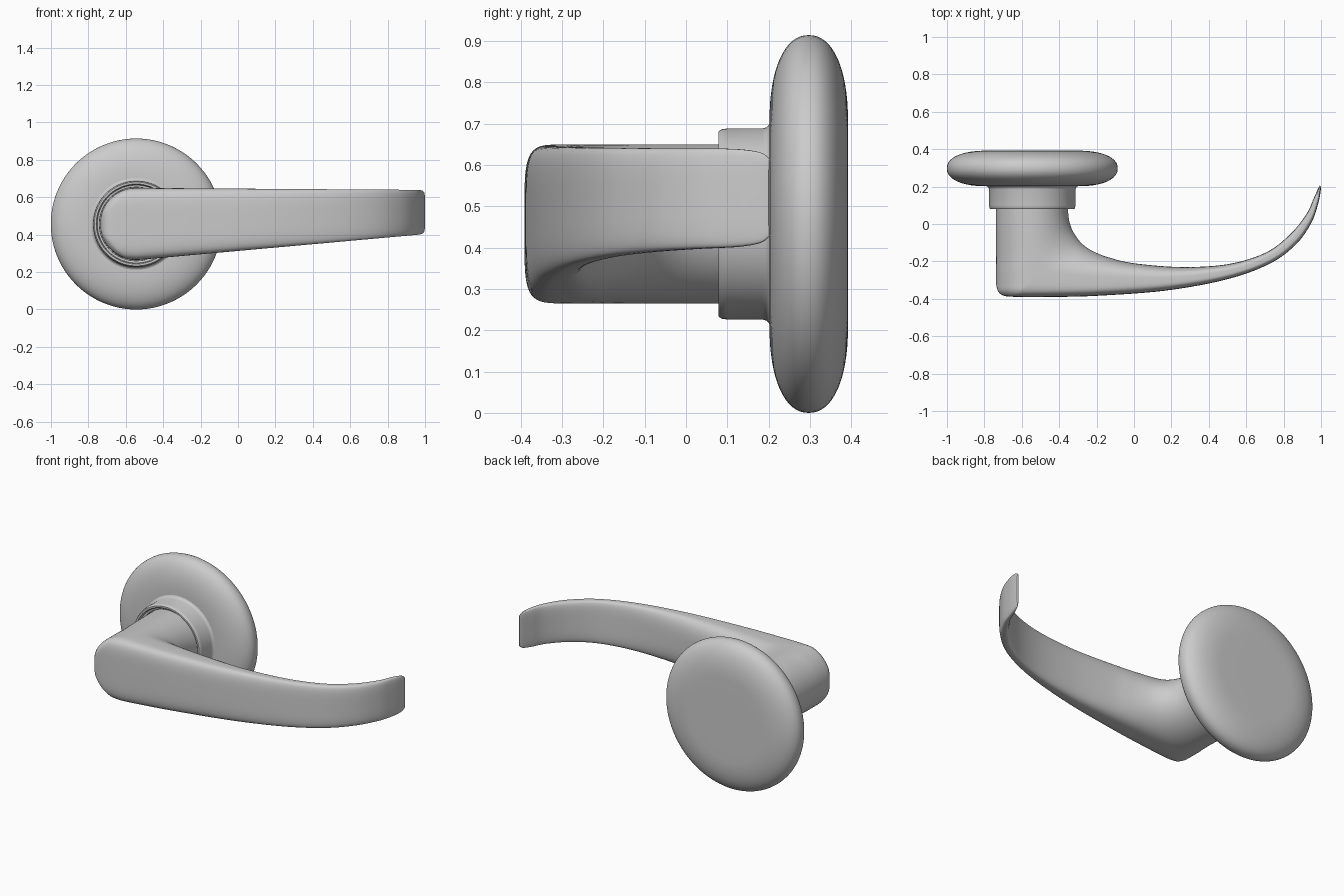
import bpy, bmesh, math

if "Cube" in bpy.data.objects:
    bpy.data.objects.remove(bpy.data.objects["Cube"])

CX, CZ, R = -0.544, 0.457, 0.193   # spindle axis and lever neck radius
FRONT, ROUND = -0.391, 0.05        # front face and its edge rounding


def finish(bm, name, angle=40):
    bmesh.ops.remove_doubles(bm, verts=bm.verts, dist=0.0002)
    bmesh.ops.recalc_face_normals(bm, faces=bm.faces)
    me = bpy.data.meshes.new(name)
    bm.to_mesh(me)
    bm.free()
    ob = bpy.data.objects.new(name, me)
    bpy.context.collection.objects.link(ob)
    bpy.ops.object.select_all(action='DESELECT')
    ob.select_set(True)
    bpy.context.view_layer.objects.active = ob
    bpy.ops.object.shade_smooth_by_angle(angle=math.radians(angle))
    return ob


def skin(bm, rings):
    for a, b in zip(rings, rings[1:]):
        n = len(a)
        for i in range(n):
            bm.faces.new((a[i], a[(i + 1) % n], b[(i + 1) % n], b[i]))


def lathe(name, profile, seg=96):
    """Turn (radius, y) points around the spindle axis."""
    bm = bmesh.new()
    rings = [[bm.verts.new((CX + r * math.cos(2 * math.pi * k / seg), y,
                            CZ + r * math.sin(2 * math.pi * k / seg)))
              for k in range(seg)] for r, y in profile]
    skin(bm, rings)
    bm.faces.new(rings[0])
    bm.faces.new(rings[-1])
    return finish(bm, name)


def spow(v, p):
    return math.copysign(abs(v) ** p, v)


def catmull(rows, steps):
    out = []
    for i in range(len(rows) - 1):
        p0, p1, p2, p3 = (rows[max(i - 1, 0)], rows[i], rows[i + 1],
                          rows[min(i + 2, len(rows) - 1)])
        for s in range(steps):
            t = s / steps
            out.append([0.5 * (2 * b + (c - a) * t + (2 * a - 5 * b + 4 * c - d) * t * t
                               + (3 * b - a - 3 * c + d) * t ** 3)
                        for a, b, c, d in zip(p0, p1, p2, p3)])
    return out + [list(rows[-1])]


# Rosette: thick pillow-edged disc
rim = []
for k in range(33):
    a = -math.pi / 2 + math.pi * k / 32
    rim.append((0.247 + 0.21 * spow(math.cos(a), 0.9), 0.297 + 0.095 * spow(math.sin(a), 0.9)))
lathe("rosette", [(0.15, 0.202)] + rim + [(0.12, 0.392)])

# Collar: short sleeve with a recessed inner step and a small fillet at the rosette
lathe("collar", [(0.15, 0.125), (0.196, 0.125), (0.197, 0.10), (0.208, 0.098), (0.21, 0.084),
                 (0.214, 0.079), (0.224, 0.079), (0.229, 0.086), (0.231, 0.10), (0.231, 0.185),
                 (0.234, 0.195), (0.241, 0.201), (0.255, 0.205), (0.255, 0.23)])

# Lever: fan of sections, each row = inner x,y, outer x,y, inner and outer squareness, height scale
rows = [
    (-0.351, 0.15, -0.737, 0.15, 2, 2, 1),
    (-0.351, 0.05, -0.737, -0.05, 2, 2, 1),
    (-0.335, -0.02, -0.737, -0.25, 2, 2, 1),
    (-0.30, -0.08, -0.735, -0.335, 2, 2.5, 1),
    (-0.26, -0.12, -0.705, -0.38, 2.1, 4, 1),
    (-0.21, -0.15, -0.62, -0.39, 2.3, 5, 1),
    (-0.13, -0.18, -0.45, -0.39, 2.6, 5, 1),
    (0.0, -0.21, -0.2, -0.384, 3, 4.5, 1),
    (0.25, -0.23, 0.17, -0.356, 3, 4, 1),
    (0.50, -0.215, 0.50, -0.295, 3.5, 4, 1),
    (0.70, -0.155, 0.73, -0.21, 4, 4, 1),
    (0.83, -0.06, 0.87, -0.105, 4, 4, 1),
    (0.92, 0.05, 0.95, 0.01, 4, 4, 1),
    (0.96, 0.135, 0.985, 0.11, 4, 4, 0.99),
    (0.982, 0.185, 0.998, 0.175, 4, 4, 0.92),
    (0.993, 0.205, 1.0, 0.2, 4, 4, 0.78),
]


def lever_point(ix, iy, ox, oy, ni, no, scale, ang):
    c, s = math.cos(ang), math.sin(ang)
    p = 2 / (no if c > 0 else ni)
    a, b = spow(c, p), spow(s, p)
    x = (ix + ox) / 2 + a * (ox - ix) / 2
    y = (iy + oy) / 2 + a * (oy - iy) / 2
    # front outline: round at the spindle, tapering towards the tip
    u = max(x - CX, 0)
    top, bottom = CZ + R - 0.007 * u, CZ - R + 0.09 * u
    half = (top - bottom) / 2
    d = min(max(y - FRONT, 0), ROUND)
    inset = ROUND - math.sqrt(max(ROUND ** 2 - (ROUND - d) ** 2, 0))
    limit = half - inset
    if x < CX:
        limit = math.sqrt(max((R - inset) ** 2 - (x - CX) ** 2, 0))
    h = min(abs(b) * half * scale, limit)
    return x, y, (top + bottom) / 2 + math.copysign(h, b)


bm = bmesh.new()
N = 72
rings = [[bm.verts.new(lever_point(*row, 2 * math.pi * (k + 0.5) / N)) for k in range(N)]
         for row in catmull(rows, 6)]
skin(bm, rings)
bm.faces.new(rings[0])
bm.faces.new(rings[-1])
finish(bm, "lever", 50)
